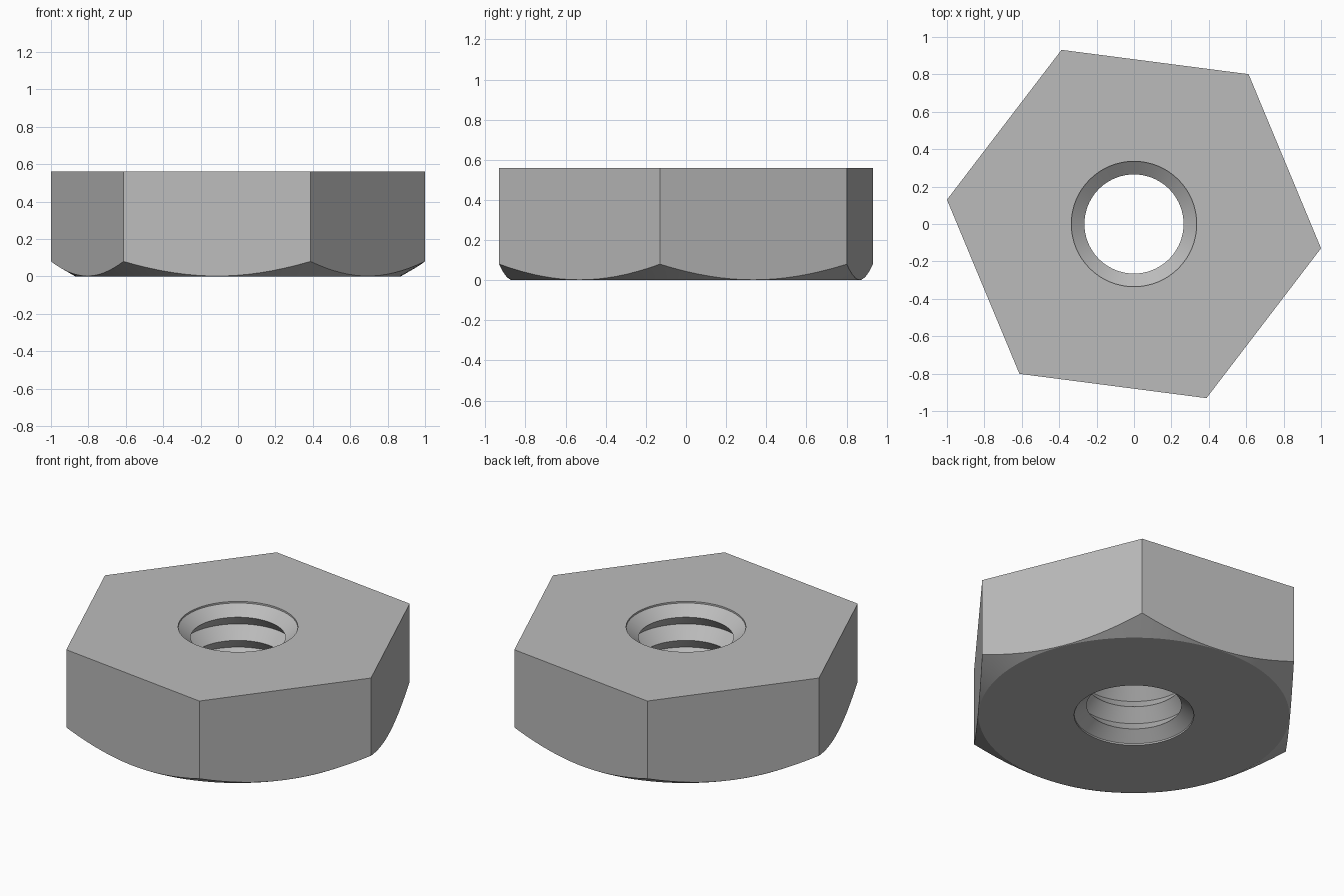
import bpy, bmesh, math

cube = bpy.data.objects.get("Cube")
if cube:
    bpy.data.objects.remove(cube, do_unlink=True)

# Main dimensions
CORNER = 1.0084
APOTHEM = CORNER * math.cos(math.pi / 6)
TURN = math.radians(-7.4)
HEIGHT = 0.56
FLAT_R = 0.87                      # bottom bearing face
RIM_R, CREST_R, ROOT_R = 0.335, 0.265, 0.33
LIP, SINK = 0.01, 0.065            # rim lip and countersink depth
THREADS = 3
PER_SIDE = 16
SEGS = 6 * PER_SIDE

steel = bpy.data.materials.new("steel_grey")
steel.use_nodes = True
grey = (0.5, 0.5, 0.5, 1)
steel.diffuse_color = grey
steel.node_tree.nodes["Principled BSDF"].inputs["Base Color"].default_value = grey


def hex_radius(a):
    """Distance to the hexagon edge at angle a from a corner."""
    return APOTHEM / math.cos(a % (math.pi / 3) - math.pi / 6)


def circle(r, z):
    return lambda a: (r, z)


def chamfer_edge(a):
    r = hex_radius(a)
    return r, (r - FLAT_R) * math.tan(math.pi / 6)


# Outer skin: bearing face, conical chamfer, hexagonal sides
rings = [circle(FLAT_R, 0), chamfer_edge, lambda a: (hex_radius(a), HEIGHT)]

# Bore: countersink, stacked V threads, countersink
rings += [circle(RIM_R, HEIGHT), circle(RIM_R, HEIGHT - LIP)]
pitch = (HEIGHT - 2 * SINK) / THREADS
for i in range(THREADS):
    z = HEIGHT - SINK - i * pitch
    rings += [circle(CREST_R, z), circle(ROOT_R, z - pitch / 2)]
rings += [circle(CREST_R, SINK), circle(RIM_R, LIP), circle(RIM_R, 0)]

# Loft the closed loop of rings
bm = bmesh.new()
loops = []
for ring in rings:
    loop = []
    for k in range(SEGS):
        a = math.tau * k / SEGS
        r, z = ring(a)
        loop.append(bm.verts.new((r * math.cos(a + TURN), r * math.sin(a + TURN), z)))
    loops.append(loop)
for i, low in enumerate(loops):
    high = loops[(i + 1) % len(loops)]
    for k in range(SEGS):
        n = (k + 1) % SEGS
        bm.faces.new((low[k], low[n], high[n], high[k]))
bmesh.ops.recalc_face_normals(bm, faces=bm.faces)

mesh = bpy.data.meshes.new("hex_nut")
bm.to_mesh(mesh)
bm.free()
mesh.materials.append(steel)
nut = bpy.data.objects.new("hex_nut", mesh)
bpy.context.collection.objects.link(nut)

# Smooth round surfaces, crisp edges
bpy.ops.object.select_all(action="DESELECT")
nut.select_set(True)
bpy.context.view_layer.objects.active = nut
bpy.ops.object.shade_smooth_by_angle(angle=math.radians(20))
